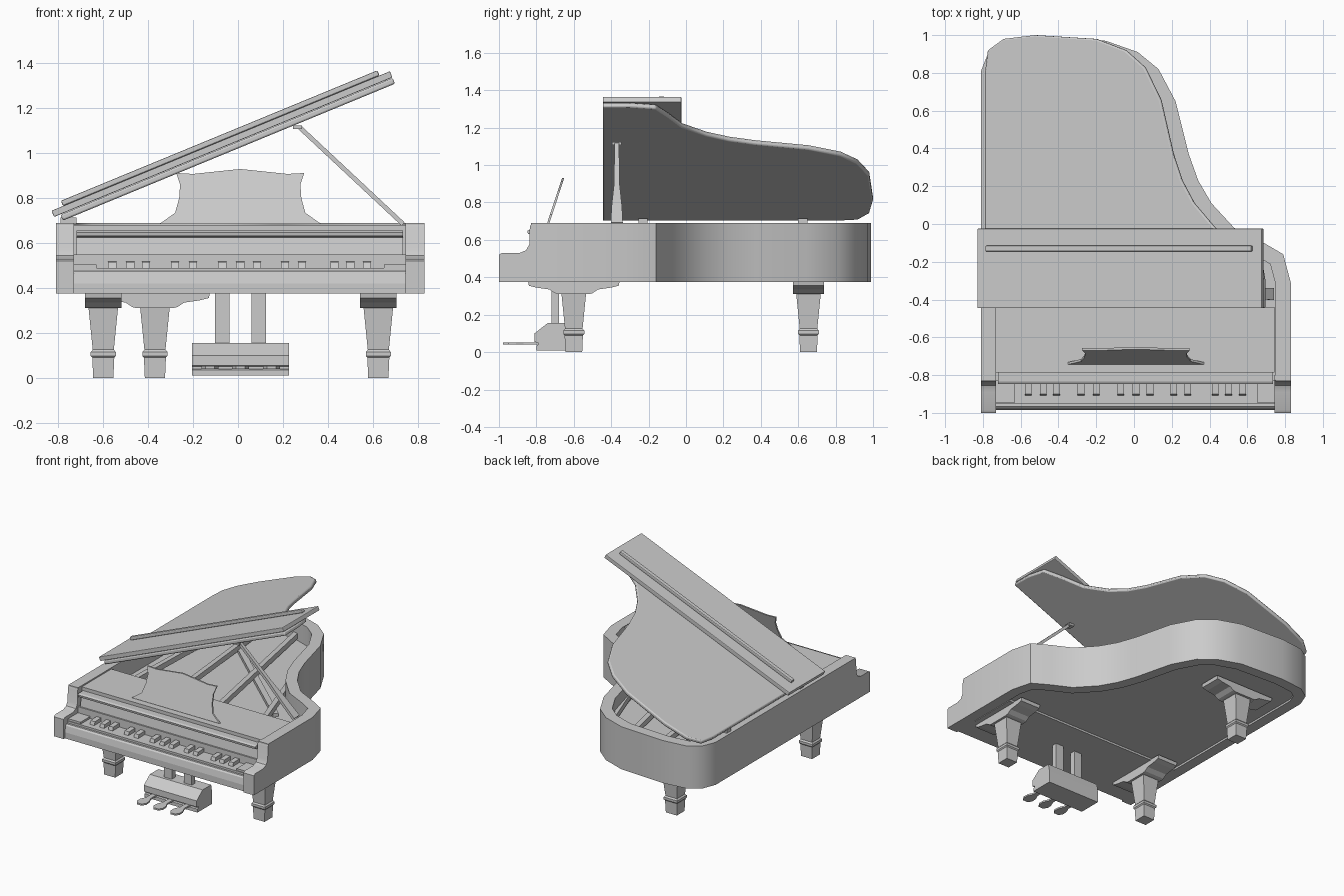
import bpy, bmesh, math
from mathutils import Matrix, Vector

cube = bpy.data.objects.get("Cube")
if cube:
    bpy.data.objects.remove(cube)

grey = bpy.data.materials.new("plain_grey")
grey.use_nodes = True
grey.diffuse_color = (0.6, 0.6, 0.6, 1)
grey.node_tree.nodes["Principled BSDF"].inputs["Base Color"].default_value = (0.6, 0.6, 0.6, 1)


def finish(name, bm, smooth=False, bevel=0):
    """Turn a bmesh into a finished object."""
    bmesh.ops.recalc_face_normals(bm, faces=bm.faces)
    mesh = bpy.data.meshes.new(name)
    bm.to_mesh(mesh)
    bm.free()
    mesh.materials.append(grey)
    ob = bpy.data.objects.new(name, mesh)
    bpy.context.collection.objects.link(ob)
    if bevel:
        mod = ob.modifiers.new("soft_edge", "BEVEL")
        mod.width, mod.segments, mod.limit_method = bevel, 2, "ANGLE"
    if smooth:
        bpy.ops.object.select_all(action="DESELECT")
        ob.select_set(True)
        bpy.context.view_layer.objects.active = ob
        bpy.ops.object.shade_smooth_by_angle(angle=math.radians(35))
    return ob


def prism(name, pts, axis, lo, hi, **kw):
    """Extrude a 2D outline along one axis; the outline uses the other two in order."""
    def place(p, t):
        v = list(p)
        v.insert("xyz".index(axis), t)
        return v
    bm = bmesh.new()
    ends = [[bm.verts.new(place(p, t)) for p in pts] for t in (lo, hi)]
    for ring in ends:
        bm.faces.new(ring)
    for i in range(len(pts)):
        j = (i + 1) % len(pts)
        bm.faces.new((ends[0][i], ends[0][j], ends[1][j], ends[1][i]))
    return finish(name, bm, **kw)


def box(name, x, y, z, **kw):
    outline = [(x[0], y[0]), (x[1], y[0]), (x[1], y[1]), (x[0], y[1])]
    return prism(name, outline, "z", *z, **kw)


def beam(name, a, b, width, height):
    """Rectangular bar between two points."""
    a, b = Vector(a), Vector(b)
    bm = bmesh.new()
    bmesh.ops.create_cube(bm, size=1)
    bmesh.ops.scale(bm, vec=(width, height, (b - a).length), verts=bm.verts)
    rot = (b - a).to_track_quat("Z", "Y").to_matrix().to_4x4()
    bmesh.ops.transform(bm, matrix=Matrix.Translation((a + b) / 2) @ rot, verts=bm.verts)
    return finish(name, bm)


def square_stack(name, x, y, rings):
    """Square column through (half width x, half width y, z) rings."""
    bm = bmesh.new()
    loops = [[bm.verts.new((x + sx * hx, y + sy * hy, z))
              for sx, sy in ((-1, -1), (1, -1), (1, 1), (-1, 1))] for hx, hy, z in rings]
    for low, high in zip(loops, loops[1:]):
        for i in range(4):
            j = (i + 1) % 4
            bm.faces.new((low[i], low[j], high[j], high[i]))
    bm.faces.new(loops[0])
    bm.faces.new(loops[-1])
    return finish(name, bm)


# Curved rim of the case, from the right arm round the tail to the left arm
bend = [(0.83, -0.83), (0.83, -0.31), (0.79, -0.16), (0.67, -0.09), (0.53, -0.02),
        (0.41, 0.11), (0.34, 0.23), (0.29, 0.37), (0.22, 0.65), (0.13, 0.82),
        (0.02, 0.91), (-0.15, 0.97), (-0.5, 0.99), (-0.68, 0.97), (-0.77, 0.91), (-0.81, 0.81)]
outer = bend + [(-0.81, -0.83)]


def inset_path(path, d):
    result = []
    for i, p in enumerate(path):
        p = Vector(p)
        dirs = []
        if i > 0:
            dirs.append((p - Vector(path[i - 1])).normalized())
        if i < len(path) - 1:
            dirs.append((Vector(path[i + 1]) - p).normalized())
        normals = [Vector((-t.y, t.x)) for t in dirs]
        n = sum(normals, Vector((0, 0))).normalized()
        result.append(tuple(p + n * d / n.dot(normals[0])))
    return result


inner = inset_path(outer, 0.08)
prism("case_rim", outer + inner[::-1], "z", 0.375, 0.69, smooth=True)
prism("soundboard", inner, "z", 0.39, 0.55)

# Arms with a scrolled front
arm = [(-1, 0.375), (-1, 0.52), (-0.985, 0.53), (-0.89, 0.53), (-0.855, 0.545),
       (-0.838, 0.575), (-0.835, 0.67), (-0.825, 0.69), (-0.8, 0.69), (-0.8, 0.375)]
for side, x in (("right", (-0.81, -0.73)), ("left", (0.745, 0.83))):
    prism(side + "_arm", arm, "x", *x, smooth=True)

# Front of the case: key bed, key slip, fallboard and top board
box("key_bed", (-0.73, 0.745), (-0.95, -0.78), (0.375, 0.49))
slip = [(-0.985, 0.375), (-0.985, 0.42), (-0.975, 0.465), (-0.965, 0.475), (-0.945, 0.475), (-0.945, 0.375)]
prism("key_slip", slip, "x", -0.73, 0.745)
fall = [(-0.83, 0.49), (-0.805, 0.625), (-0.845, 0.632), (-0.848, 0.648),
        (-0.835, 0.655), (-0.78, 0.655), (-0.78, 0.49)]
prism("fallboard", fall, "x", -0.72, 0.735)
box("top_board", (-0.73, 0.745), (-0.785, -0.44), (0.375, 0.68))
box("right_key_block", (-0.73, -0.63), (-0.945, -0.82), (0.485, 0.505))
box("left_key_block", (0.65, 0.745), (-0.945, -0.82), (0.485, 0.505))

# Raised keys in groups of three and two
for i, x in enumerate((-0.56, -0.48, -0.41, -0.28, -0.2, -0.07, 0.01, 0.085,
                       0.21, 0.285, 0.43, 0.5, 0.575)):
    key = [(-0.91, 0.485), (-0.9, 0.515), (-0.82, 0.518), (-0.82, 0.485)]
    prism("raised_key_%d" % (i + 1), key, "x", x - 0.018, x + 0.018)

# Frame struts inside the case
for i, (a, b) in enumerate((((-0.6, -0.45), (-0.58, 0.86)), ((-0.25, -0.45), (-0.4, 0.93)),
                            ((0.12, -0.45), (-0.15, 0.9)), ((0.5, -0.45), (0.1, 0.72)))):
    beam("frame_strut_%d" % (i + 1), (*a, 0.6), (*b, 0.58), 0.035, 0.04)
beam("string_bridge", (0.45, -0.2, 0.56), (-0.55, 0.7, 0.56), 0.04, 0.03)

# Raised lid, made flat and tilted about its hinge edge
tilt = Matrix.Translation((-0.78, 0, 0.70)) @ Matrix.Rotation(math.radians(-22.4), 4, "Y")
lid_outline = [(x + 0.785, y * 1.01) for x, y in bend[1:]]
lid_outline[0] = (1.6, -0.3)
lid_outline = [(0, -0.445), (1.6, -0.445)] + lid_outline
lid_outline[-1] = (0, 0.81)
lid = prism("lid", lid_outline, "z", 0, 0.028, smooth=True, bevel=0.008)
flap = box("folded_lid_flap", (-0.03, 1.6), (-0.445, -0.025), (0.03, 0.06), bevel=0.004)
strip = box("lid_strip", (0.025, 1.55), (-0.145, -0.115), (0.06, 0.085), bevel=0.006)
for ob in (lid, flap, strip):
    ob.matrix_world = tilt
for i, y in enumerate((-0.23, 0.625)):
    box("lid_hinge_%d" % (i + 1), (-0.79, -0.72), (y - 0.025, y + 0.025), (0.685, 0.715))

# Lid prop: wide foot, slim shaft and a cap
prop_dir = Vector((-0.46, 0, 0.43))
foot = Vector((0.735, -0.37, 0.685))
bm = bmesh.new()
rings = []
for t, half in ((0, 0.032), (0.2, 0.028), (0.48, 0.015), (1, 0.012)):
    c = foot + prop_dir * t
    n = Vector((0.683, 0, 0.73)) * 0.01
    w = Vector((0, half, 0))
    rings.append([bm.verts.new(v) for v in (c - n - w, c + n - w, c + n + w, c - n + w)])
for low, high in zip(rings, rings[1:]):
    for i in range(4):
        j = (i + 1) % 4
        bm.faces.new((low[i], low[j], high[j], high[i]))
bm.faces.new(rings[0])
bm.faces.new(rings[-1])
finish("lid_prop", bm)
box("lid_prop_cap", (0.245, 0.285), (-0.395, -0.345), (1.107, 1.123))

# Music desk, leaning back
desk = [(-0.35, 0.685), (-0.28, 0.735), (-0.262, 0.80), (-0.258, 0.86), (-0.275, 0.912),
        (-0.2, 0.908), (0.01, 0.93), (0.22, 0.908), (0.295, 0.912), (0.278, 0.86),
        (0.282, 0.80), (0.3, 0.735), (0.37, 0.685)]
music_desk = prism("music_desk", desk, "y", -0.006, 0.006)
for v in music_desk.data.vertices:
    v.co.y += -0.738 + (v.co.z - 0.685) * 0.33

# Legs with winged brackets under the case
for name, x, y, along_y in (("front_right_leg", -0.6, -0.6, True),
                            ("front_left_leg", 0.625, -0.6, True),
                            ("back_leg", -0.37, 0.655, False)):
    square_stack(name, x, y, [(w, w, z) for w, z in (
        (0.045, 0), (0.049, 0.09), (0.056, 0.098), (0.056, 0.115), (0.047, 0.125), (0.066, 0.315))])
    c, cross = (y, x) if along_y else (x, y)
    half_wing = [(0.245, 0.38), (0.24, 0.355), (0.2, 0.345), (0.13, 0.335), (0.1, 0.315), (0.08, 0.31)]
    wing = [(c + u, z) for u, z in half_wing] + [(c - u, z) for u, z in half_wing[::-1]]
    prism(name + "_bracket", wing, "x" if along_y else "y", cross - 0.082, cross + 0.082)

# Pedal box on two posts, with three paddles
for side, x in (("right", -0.07), ("left", 0.093)):
    box(side + "_pedal_post", (x - 0.032, x + 0.032), (-0.72, -0.68), (0.14, 0.39))
housing = [(-0.8, 0.01), (-0.8, 0.035), (-0.79, 0.04), (-0.79, 0.05), (-0.81, 0.055),
           (-0.81, 0.1), (-0.74, 0.155), (-0.64, 0.155), (-0.63, 0.1), (-0.63, 0.01)]
prism("pedal_box", housing, "x", -0.205, 0.228)
paddle = [(0.018, -0.78), (0.018, -0.87), (0.036, -0.91), (0.038, -0.95), (0.02, -0.978)]
for i, x in enumerate((-0.125, 0.012, 0.15)):
    outline = [(x + u, y) for u, y in paddle] + [(x - u, y) for u, y in paddle[::-1]]
    prism("pedal_%d" % (i + 1), outline, "z", 0.04, 0.052)
